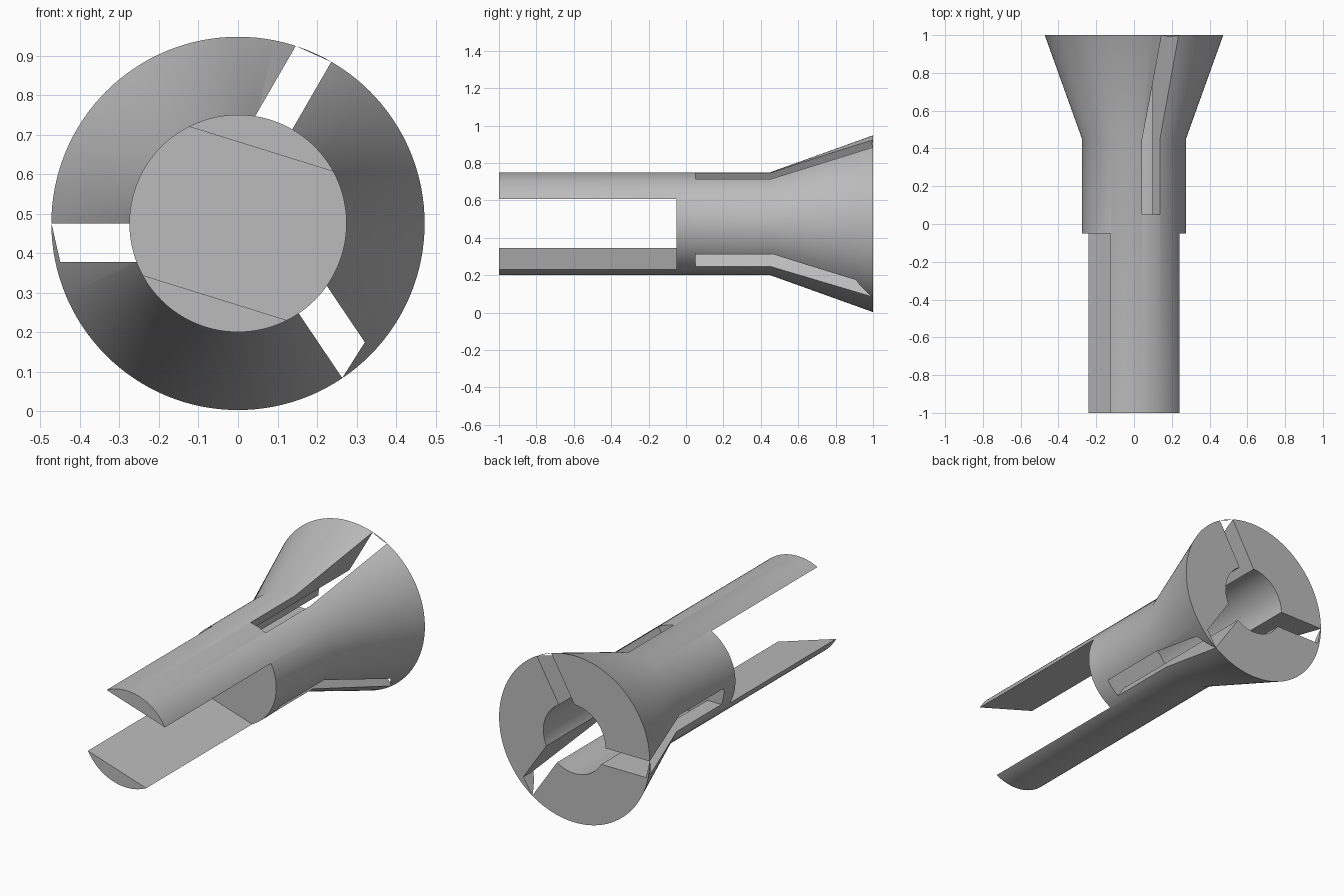
import bpy, bmesh, math

if "Cube" in bpy.data.objects:
    bpy.data.objects.remove(bpy.data.objects["Cube"])

CZ = 0.475      # height of the long axis
SEG = 128

grey = bpy.data.materials.new("plain grey")
grey.diffuse_color = (0.5, 0.5, 0.5, 1)
grey.use_nodes = True
grey.node_tree.nodes["Principled BSDF"].inputs["Base Color"].default_value = grey.diffuse_color


def make_object(name, bm):
    bmesh.ops.recalc_face_normals(bm, faces=bm.faces)
    mesh = bpy.data.meshes.new(name)
    bm.to_mesh(mesh)
    bm.free()
    mesh.materials.append(grey)
    obj = bpy.data.objects.new(name, mesh)
    bpy.context.collection.objects.link(obj)
    return obj


def lathe(name, profile):
    """Revolve (radius, y) points around the long axis; both ends lie on it."""
    bm = bmesh.new()
    rings = []
    for r, y in profile:
        if r == 0:
            rings.append([bm.verts.new((0, y, CZ))] * SEG)
        else:
            rings.append([bm.verts.new((r * math.cos(math.tau * i / SEG), y,
                                        CZ + r * math.sin(math.tau * i / SEG)))
                          for i in range(SEG)])
    for a, b in zip(rings, rings[1:]):
        for i in range(SEG):
            j = (i + 1) % SEG
            bm.faces.new(list(dict.fromkeys((a[i], a[j], b[j], b[i]))))
    return make_object(name, bm)


def prism(name, angle, corners, y0, y1):
    """Extrude (along, across) corners, turned by angle, from y0 to y1."""
    bm = bmesh.new()
    c, s = math.cos(math.radians(angle)), math.sin(math.radians(angle))
    ends = [[bm.verts.new((u * c - v * s, y, CZ + u * s + v * c)) for u, v in corners]
            for y in (y0, y1)]
    n = len(corners)
    bm.faces.new(ends[0])
    bm.faces.new(ends[1])
    for i in range(n):
        j = (i + 1) % n
        bm.faces.new((ends[0][i], ends[0][j], ends[1][j], ends[1][i]))
    return make_object(name, bm)


def cut(target, cutter):
    cutter.hide_render = True
    mod = target.modifiers.new("cut", 'BOOLEAN')
    mod.operation = 'DIFFERENCE'
    mod.solver = 'EXACT'
    mod.object = cutter
    bpy.context.view_layer.objects.active = target
    bpy.ops.object.modifier_apply(modifier=mod.name)
    bpy.data.objects.remove(cutter, do_unlink=True)


# Body: straight shank, flared head, and a bore opening at the back
body = lathe("collet_body", [(0, -1), (0.275, -1), (0.275, 0.45), (0.4725, 1),
                             (0.195, 1), (0.195, 0.05), (0, 0.05)])

# Wide front gap that leaves two prongs
cut(body, prism("prong_gap", -17.3,
                [(-0.5, -0.197), (0.5, -0.197), (0.5, 0.197), (-0.5, 0.197)], -1.1, -0.05))

# Three off-centre slots through the flared head, each with a slanted outer end
for angle, near, far in ((60, 0.472, 0.462), (180, 0.472, 0.45), (-56, 0.472, 0.429)):
    cut(body, prism("head_slot", angle,
                    [(0.05, 0), (near, 0), (far, 0.098), (0.05, 0.098)], 0.05, 1.1))

# Smooth round surfaces, crisp cut edges
bpy.ops.object.select_all(action='DESELECT')
body.select_set(True)
bpy.context.view_layer.objects.active = body
bpy.ops.object.shade_smooth_by_angle(angle=math.radians(30))
